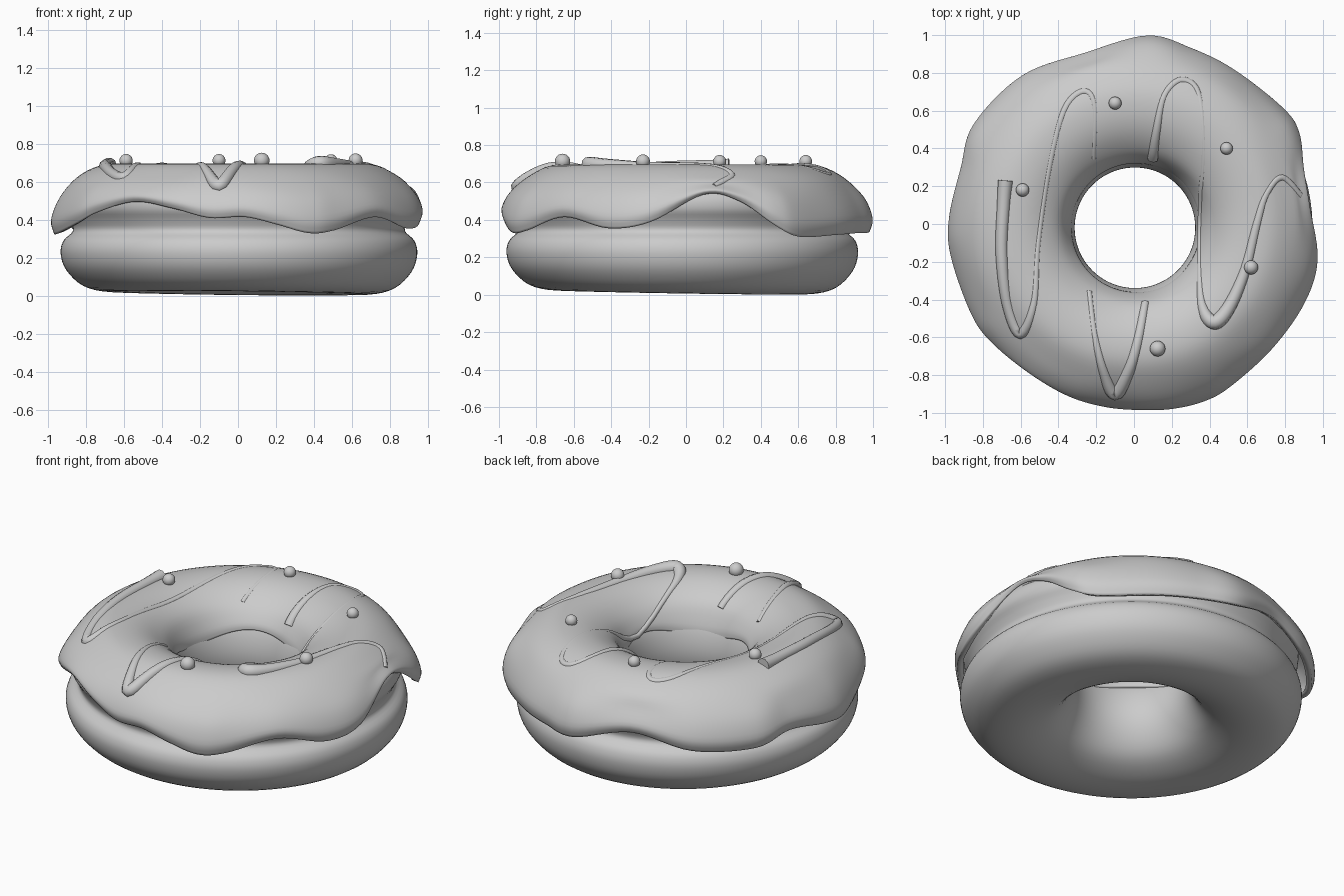
import bpy, bmesh
from math import cos, sin, pi, atan2, radians, hypot
from mathutils import Vector
from mathutils.bvhtree import BVHTree

if "Cube" in bpy.data.objects:
    bpy.data.objects.remove(bpy.data.objects["Cube"])


def spline(pts, steps, closed=False):
    """Catmull-Rom samples through the points."""
    p = [Vector(q) for q in pts]
    n = len(p)
    out = []
    for i in range(n if closed else n - 1):
        if closed:
            a, b, c, d = (p[(i + k) % n] for k in (-1, 0, 1, 2))
        else:
            a, b, c, d = p[max(i - 1, 0)], p[i], p[i + 1], p[min(i + 2, n - 1)]
        for s in range(steps):
            t = s / steps
            out.append(0.5 * (2 * b + (c - a) * t + (2 * a - 5 * b + 4 * c - d) * t * t
                              + (3 * b - a - 3 * c + d) * t ** 3))
    if not closed:
        out.append(p[-1])
    return out


def ring_mesh(name, rings, closed_profile):
    """Skin a closed circle of profiles."""
    bm = bmesh.new()
    vs = [[bm.verts.new(v) for v in r] for r in rings]
    n, m = len(vs), len(vs[0])
    for i in range(n):
        a, b = vs[i], vs[(i + 1) % n]
        for j in range(m if closed_profile else m - 1):
            k = (j + 1) % m
            bm.faces.new((a[j], b[j], b[k], a[k]))
    bmesh.ops.recalc_face_normals(bm, faces=bm.faces)
    for f in bm.faces:
        f.smooth = True
    tree = BVHTree.FromBMesh(bm)
    me = bpy.data.meshes.new(name)
    bm.to_mesh(me)
    bm.free()
    ob = bpy.data.objects.new(name, me)
    bpy.context.collection.objects.link(ob)
    return ob, tree


# Dough: waisted ring profile, slightly tilted underside
dough_profile = spline([(.32, .36), (.34, .22), (.42, .095), (.55, .03), (.69, .014), (.82, .045),
                        (.91, .13), (.94, .22), (.925, .29), (.875, .342), (.89, .40), (.92, .46),
                        (.91, .53), (.84, .60), (.72, .65), (.6, .655), (.47, .61), (.365, .51)],
                       4, True)
rings = []
for i in range(128):
    a = 2 * pi * i / 128
    ring = []
    for r, z in dough_profile:
        low = max(0, 1 - z / .3)
        ring.append((r * cos(a) + .005, r * sin(a) - .02, z - .013 * low * cos(a - radians(55))))
    rings.append(ring)
ring_mesh("dough", rings, True)

# Icing: wavy lip given as (angle, radius, height)
lip = [(6, .935, .535), (18, .945, .50), (29, 1.0, .37), (38, 1.0, .31), (57, .975, .32),
       (72, .98, .33), (86, 1.0, .34), (106, .945, .42), (127, .985, .35), (148, 1.0, .34),
       (162, .965, .38), (178, .98, .34), (190, .985, .325), (209, .985, .38), (220, .98, .44),
       (235, .965, .495), (249, .975, .46), (261, .98, .41), (272, .985, .415), (282, 1.0, .375),
       (292, 1.01, .33), (301, 1.0, .345), (318, .985, .415), (335, .995, .355), (349, .99, .39)]
edge = spline([(r * cos(radians(a)), r * sin(radians(a)), z) for a, r, z in lip], 7, True)
rings = []
for e in edge:
    a, R, z = atan2(e.y, e.x), hypot(e.x, e.y), e.z
    drop = .62 - z
    dip = .03 * cos(3 * a + .6)
    prof = spline([(.34, .46 + dip), (.35, .51 + dip * .6), (.405, .60), (.5, .665), (.61, .695),
                   (.73, .687), (.85, .625), (R - .045, .62 - .35 * drop),
                   (R, .62 - .75 * drop), (R - .015, z)], 4)
    rings.append([(r * cos(a) + .015 * (1 - r), r * sin(a) - .03 * (1 - r), h) for r, h in prof])
icing, icing_tree = ring_mesh("icing", rings, False)
# Make the normals face outwards before giving the shell thickness
me = icing.data
top = max(me.polygons, key=lambda f: f.center.z)
if top.normal.z < 0:
    me.flip_normals()
sol = icing.modifiers.new("thickness", 'SOLIDIFY')
sol.thickness = .035
sol.offset = -1


def surface_z(x, y):
    hit = icing_tree.ray_cast(Vector((x, y, 2)), Vector((0, 0, -1)))[0]
    return hit.z if hit else .5


# Drizzle: zigzag strands laid on the icing, (x, y, radius)
strands = {
    "drizzle_left": [(-.68, .23, .04), (-.69, .1, .035), (-.70, -.15, .033), (-.67, -.42, .03),
                     (-.60, -.58, .03), (-.53, -.42, .022), (-.51, -.1, .018), (-.45, .3, .018),
                     (-.37, .6, .02), (-.27, .70, .02), (-.21, .63, .018), (-.215, .35, .016)],
    "drizzle_front": [(-.24, -.36, .018), (-.21, -.58, .02), (-.16, -.78, .028), (-.10, -.90, .036),
                      (-.03, -.78, .032), (.02, -.62, .028), (.06, -.42, .022)],
    "drizzle_right": [(.10, .35, .03), (.12, .5, .025), (.16, .68, .02), (.25, .76, .02),
                      (.34, .69, .018), (.37, .4, .016), (.355, .1, .016), (.35, -.3, .018),
                      (.37, -.46, .03), (.43, -.52, .04), (.51, -.43, .036), (.59, -.24, .03),
                      (.65, 0, .025), (.70, .16, .02), (.78, .245, .02), (.88, .15, .018)],
}
for name, path in strands.items():
    cu = bpy.data.curves.new(name, 'CURVE')
    cu.dimensions = '3D'
    cu.bevel_depth = 1
    cu.bevel_resolution = 3
    cu.use_fill_caps = True
    pts = spline(path, 6)
    sp = cu.splines.new('POLY')
    sp.points.add(len(pts) - 1)
    for q, (x, y, r) in zip(sp.points, pts):
        q.co = (x, y, surface_z(x, y) - .014 + max(0, r - .03) * 1.5, 1)
        q.radius = r
    sp.use_smooth = True
    bpy.context.collection.objects.link(bpy.data.objects.new(name, cu))

# Sugar pearls
for i, (x, y, r) in enumerate([(-.10, .64, .034), (.49, .40, .033), (-.59, .18, .035),
                               (.62, -.23, .037), (.125, -.66, .041)]):
    bpy.ops.mesh.primitive_uv_sphere_add(segments=24, ring_count=12, radius=r,
                                         location=(x, y, surface_z(x, y) + .016))
    ob = bpy.context.object
    ob.name = "sugar_pearl_%d" % (i + 1)
    bpy.ops.object.shade_smooth()
